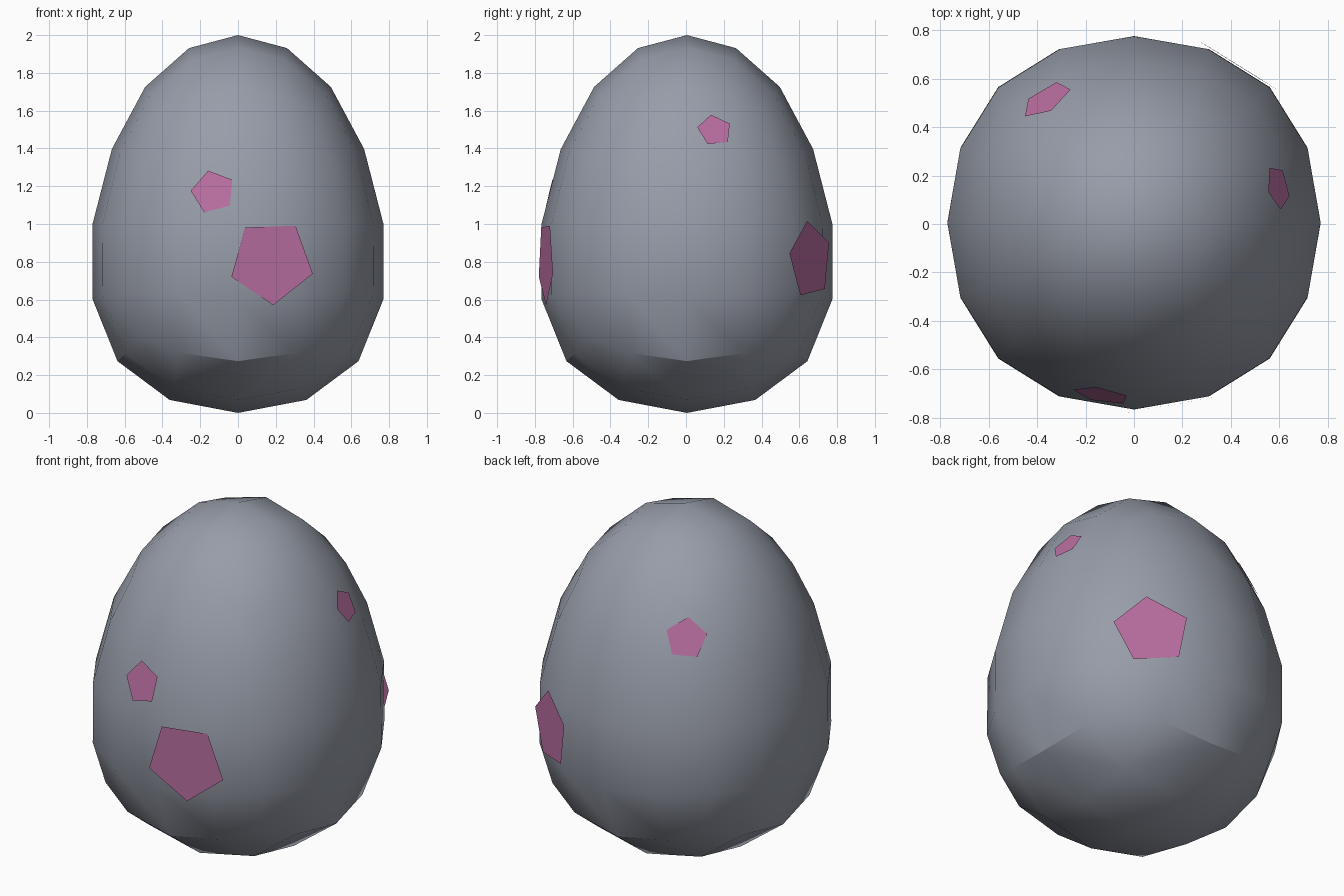
import bpy, bmesh, math
from mathutils import Vector

if "Cube" in bpy.data.objects:
    bpy.data.objects.remove(bpy.data.objects["Cube"])


def material(name, rgb):
    m = bpy.data.materials.new(name)
    m.diffuse_color = (*rgb, 1)
    m.use_nodes = True
    m.node_tree.nodes["Principled BSDF"].inputs["Base Color"].default_value = m.diffuse_color
    return m


grey = material("slate_grey", (0.31, 0.335, 0.395))
pink = material("orchid_pink", (0.48, 0.155, 0.35))

# Egg: cube rounded by two subdivision levels, then tapered towards the top
bpy.ops.mesh.primitive_cube_add(size=2)
egg = bpy.context.object
egg.name = "egg_shell"
egg.modifiers.new("round", 'SUBSURF').levels = 2
bpy.ops.object.modifier_apply(modifier="round")
top = max(v.co.z for v in egg.data.vertices)
for v in egg.data.vertices:
    u = v.co.z / top
    s = (0.77 - 0.139 * u + 0.0145 * u * u) / top
    v.co = (v.co.x * s, v.co.y * s + 0.005, 1 + u)
egg.data.materials.append(grey)
bpy.ops.object.shade_smooth_by_angle(angle=math.radians(30))
bpy.context.view_layer.update()


# Spots: flat pentagons lying on the shell facet nearest to the given point
def spot(name, point, radius, roll):
    _, where, _, index = egg.closest_point_on_mesh(Vector(point))
    n = egg.data.polygons[index].normal.copy()
    right = Vector((0, 0, 1)).cross(n).normalized()
    up = n.cross(right)
    centre = where + n * 0.008
    bm = bmesh.new()
    corners = []
    for i in range(5):
        a = math.radians(roll + 72 * i)
        corners.append(bm.verts.new(centre + radius * (right * math.cos(a) + up * math.sin(a))))
    bm.faces.new(corners)
    mesh = bpy.data.meshes.new(name)
    bm.to_mesh(mesh)
    bm.free()
    mesh.materials.append(pink)
    bpy.context.collection.objects.link(bpy.data.objects.new(name, mesh))


spot("large_front_spot", (0.178, -0.742, 0.80), 0.23, -88)
spot("small_front_spot", (-0.132, -0.705, 1.17), 0.12, 33)
spot("small_right_spot", (0.595, 0.152, 1.496), 0.094, 25)
spot("small_back_spot", (-0.36, 0.511, 1.49), 0.115, 14)
spot("large_back_spot", (0.425, 0.655, 0.808), 0.21, 26)
